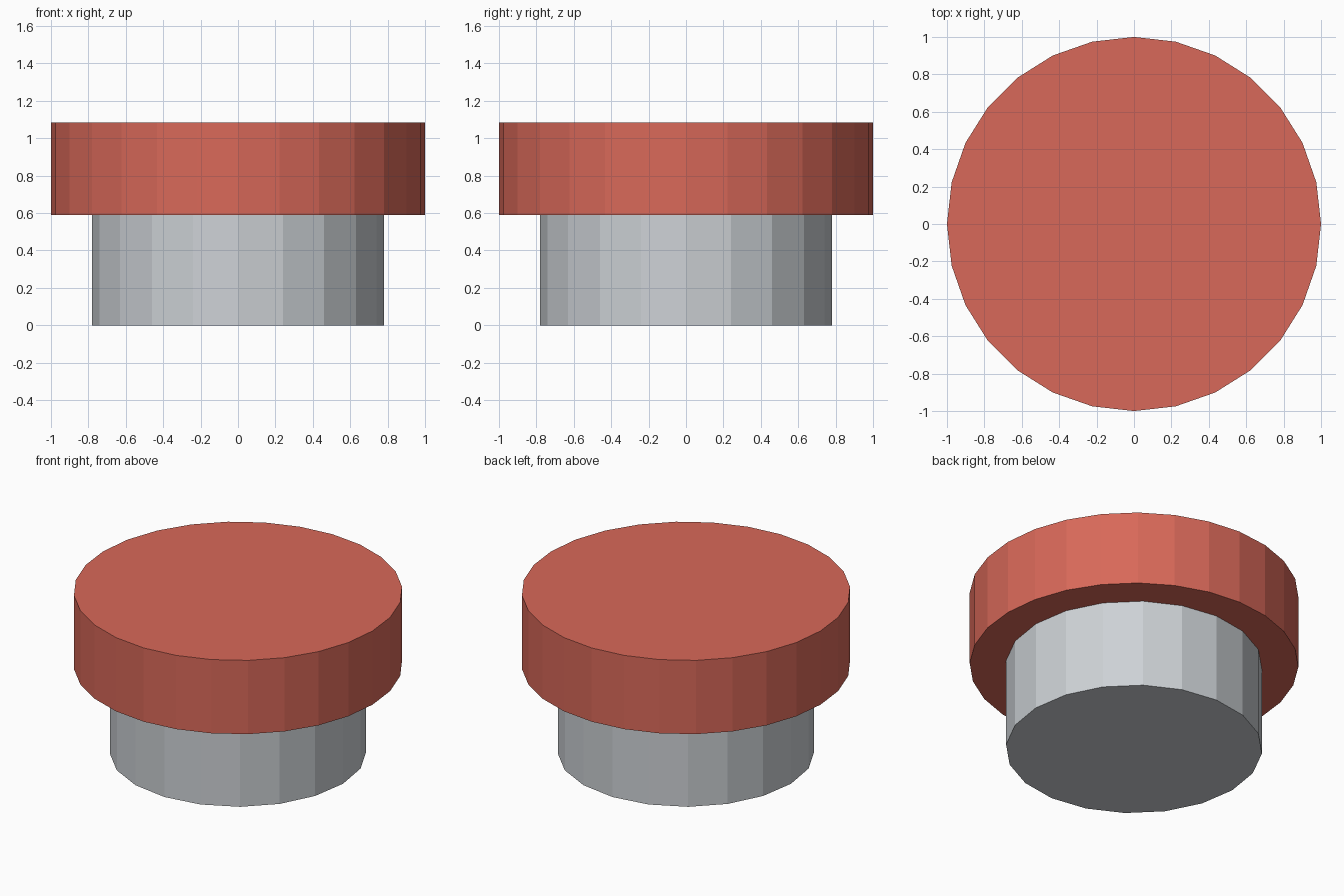
import bpy
from math import pi

cube = bpy.data.objects.get("Cube")
if cube:
    bpy.data.objects.remove(cube, do_unlink=True)


def material(name, rgb):
    mat = bpy.data.materials.new(name)
    mat.use_nodes = True
    color = (*rgb, 1)
    mat.diffuse_color = color
    mat.node_tree.nodes["Principled BSDF"].inputs["Base Color"].default_value = color
    return mat


def disc(name, radius, bottom, top, sides, mat):
    """Flat-shaded prism with a corner on each axis."""
    bpy.ops.mesh.primitive_cylinder_add(
        vertices=sides, radius=radius, depth=top - bottom,
        location=(0, 0, (bottom + top) / 2))
    obj = bpy.context.object
    obj.name = obj.data.name = name
    obj.data.materials.append(mat)
    return obj


red = material("coral red", (0.69, 0.14, 0.10))
grey = material("light grey", (0.61, 0.64, 0.67))

# Grey housing below, wide red cap on top
disc("button_base", 0.78, 0, 0.59, 20, grey)
disc("button_cap", 1.0, 0.59, 1.085, 28, red)
